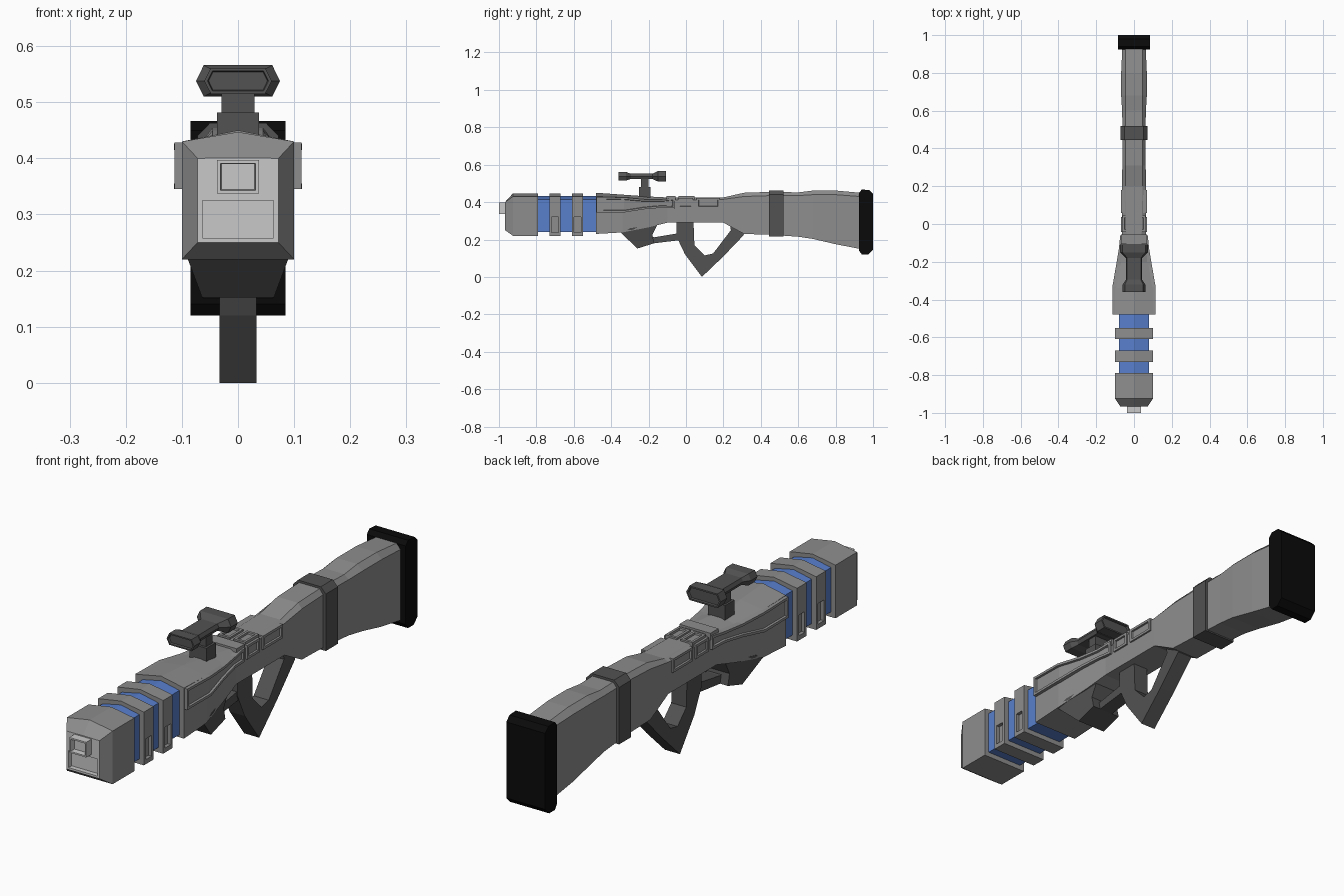
import bpy
import bmesh

cube = bpy.data.objects.get("Cube")
if cube:
    bpy.data.objects.remove(cube, do_unlink=True)


def material(name, rgb):
    m = bpy.data.materials.new(name)
    m.use_nodes = True
    m.diffuse_color = (*rgb, 1)
    m.node_tree.nodes["Principled BSDF"].inputs["Base Color"].default_value = (*rgb, 1)
    return m


GREY = material("mid grey", (0.27, 0.27, 0.27))
DARK = material("dark grey", (0.085, 0.085, 0.085))
LIGHT = material("light grey", (0.58, 0.58, 0.58))
BLACK = material("black", (0.003, 0.003, 0.003))
BLUE = material("blue", (0.095, 0.21, 0.6))


def finish(name, bm, mat):
    bmesh.ops.remove_doubles(bm, verts=bm.verts, dist=0.0001)
    bmesh.ops.recalc_face_normals(bm, faces=bm.faces)
    mesh = bpy.data.meshes.new(name)
    bm.to_mesh(mesh)
    bm.free()
    mesh.materials.append(mat)
    ob = bpy.data.objects.new(name, mesh)
    bpy.context.collection.objects.link(ob)
    return ob


def loft(name, sections, mat, panel=None, frame=0.01, depth=0.008):
    """Bridge (y, outline) sections; panel(face) picks faces to inset."""
    bm = bmesh.new()
    rings = [[bm.verts.new((x, y, z)) for x, z in pts] for y, pts in sections]
    n = len(rings[0])
    for a, b in zip(rings, rings[1:]):
        for i in range(n):
            j = (i + 1) % n
            bm.faces.new((a[i], a[j], b[j], b[i]))
    bm.faces.new(rings[0])
    bm.faces.new(rings[-1])
    if panel:
        bmesh.ops.recalc_face_normals(bm, faces=bm.faces)
        picked = [f for f in bm.faces if panel(f)]
        bmesh.ops.inset_region(bm, faces=picked, thickness=frame, use_even_offset=True)
        bmesh.ops.inset_region(bm, faces=picked, thickness=0.002, depth=-depth)
    return finish(name, bm, mat)


def roof(w, bottom, shoulder, top, flat=0.0):
    return [(-w, bottom), (w, bottom), (w, shoulder), (flat, top), (-flat, top), (-w, shoulder)]


def rect(x0, x1, z0, z1):
    return [(x0, z0), (x1, z0), (x1, z1), (x0, z1)]


def box(name, xs, ys, zs, mat, **kw):
    return loft(name, [(y, rect(*xs, *zs)) for y in ys], mat, **kw)


def prism(name, outline, w, mat):
    """Extrude a side-on (y, z) outline across the width."""
    bm = bmesh.new()
    face = bm.faces.new([bm.verts.new((-w, y, z)) for y, z in outline])
    out = bmesh.ops.extrude_face_region(bm, geom=[face])
    bmesh.ops.translate(bm, vec=(2 * w, 0, 0),
                        verts=[v for v in out["geom"] if isinstance(v, bmesh.types.BMVert)])
    return finish(name, bm, mat)


def mirror(ob):
    ob.modifiers.new("Mirror", "MIRROR").use_mirror_merge = False


def carve(ob, xs, ys, zs):
    cutter = box("cutter", xs, ys, zs, ob.data.materials[0])
    cutter.hide_render = True
    mod = ob.modifiers.new("Cut", "BOOLEAN")
    mod.operation, mod.solver, mod.object = "DIFFERENCE", "EXACT", cutter
    bpy.context.view_layer.objects.active = ob
    bpy.ops.object.modifier_apply(modifier=mod.name)
    bpy.data.objects.remove(cutter, do_unlink=True)


def faces_front(f):
    return f.normal.y < -0.9


def faces_left(f):
    return f.normal.x > 0.8


def faces_up(f):
    return f.normal.z > 0.9


def faces_end(f):
    return abs(f.normal.y) > 0.9


# Muzzle block with a pale, recessed front
full = roof(0.1, 0.22, 0.43, 0.447)
muzzle = loft("muzzle", [(-0.967, roof(0.072, 0.25, 0.4, 0.401)),
                         (-0.925, full), (-0.79, full)], GREY)
carve(muzzle, (-0.063, 0.063), (-1.0, -0.948), (0.258, 0.325))
muzzle.data.materials.append(LIGHT)
for p in muzzle.data.polygons:
    if all(muzzle.data.vertices[i].co.y < -0.94 for i in p.vertices):
        p.material_index = 1
box("muzzle_port", (-0.037, 0.037), (-1, -0.96), (0.337, 0.397), LIGHT,
    panel=faces_front, frame=0.006, depth=0.022)

# Glowing core and the rings round it
core = roof(0.08, 0.24, 0.415, 0.432)
loft("energy_core", [(-0.8, core), (-0.47, core)], BLUE)
for i, y in enumerate((-0.7, -0.58)):
    ring = loft(f"core_ring_{i + 1}", [(y - 0.03, full), (y + 0.03, full)], GREY)
    for s in (-1, 1):
        carve(ring, sorted((s * 0.086, s * 0.12)), (y - 0.018, y + 0.018), (0.238, 0.32))

# Receiver and stock
loft("receiver", [
    (-0.48, roof(0.1, 0.23, 0.43, 0.45)),
    (-0.34, roof(0.1, 0.238, 0.425, 0.44)),
    (-0.2, roof(0.078, 0.265, 0.412, 0.43, 0.02)),
    (-0.1, roof(0.063, 0.29, 0.41, 0.425, 0.04)),
    (0.2, roof(0.063, 0.29, 0.415, 0.425, 0.045)),
    (0.31, roof(0.062, 0.23, 0.43, 0.45, 0.045)),
    (0.46, roof(0.06, 0.225, 0.435, 0.455, 0.045)),
], GREY)
loft("stock", [
    (0.46, roof(0.06, 0.225, 0.435, 0.455, 0.045)),
    (0.6, roof(0.063, 0.215, 0.435, 0.452, 0.045)),
    (0.68, roof(0.068, 0.203, 0.44, 0.462, 0.045)),
    (0.8, roof(0.068, 0.175, 0.44, 0.462, 0.045)),
    (0.93, roof(0.062, 0.15, 0.43, 0.45, 0.045)),
], GREY)
band = roof(0.072, 0.215, 0.44, 0.463, 0.05)
loft("stock_band", [(0.445, band), (0.52, band)], DARK)
prism("butt_pad", [(0.925, 0.14), (0.94, 0.12), (0.975, 0.12), (1, 0.145),
                   (1, 0.445), (0.98, 0.465), (0.94, 0.467), (0.925, 0.45)], 0.085, BLACK)

# Framed side panels, mirrored to both sides
mirror(loft("side_fairing", [
    (y, rect(0.04, x, low, high)) for y, x, low, high in (
        (-0.478, 0.113, 0.345, 0.428), (-0.33, 0.114, 0.345, 0.425),
        (-0.22, 0.095, 0.362, 0.415), (-0.13, 0.08, 0.37, 0.415),
        (-0.06, 0.073, 0.367, 0.422))], GREY, panel=faces_left))
for i, ys in enumerate(((-0.042, 0.037), (0.057, 0.18))):
    mirror(box(f"side_panel_{i + 1}", (0.04, 0.07), ys, (0.367, 0.422), GREY,
               panel=faces_left))

# Raised panels on top
mirror(box("top_panel", (0.008, 0.06), (-0.04, 0.045), (0.41, 0.432), GREY,
           panel=faces_up))
box("top_bridge", (-0.068, 0.068), (-0.105, -0.055), (0.405, 0.433), GREY)

# Sight on its mount
box("sight_base", (-0.037, 0.037), (-0.25, -0.19), (0.42, 0.482), DARK)
box("sight_neck", (-0.029, 0.029), (-0.24, -0.2), (0.48, 0.535), DARK)


def hexagon(w, h):
    z = 0.538
    return [(-w, z), (-w + h / 2, z - h), (w - h / 2, z - h),
            (w, z), (w - h / 2, z + h), (-w + h / 2, z + h)]


loft("sight_bar", [(-0.32, hexagon(0.043, 0.014)), (-0.15, hexagon(0.043, 0.014))], DARK)
loft("sight_front", [(-0.36, hexagon(0.06, 0.023)), (-0.32, hexagon(0.06, 0.023)),
                     (-0.295, hexagon(0.043, 0.014))], DARK, panel=faces_end, frame=0.005)
loft("sight_rear", [(-0.18, hexagon(0.043, 0.014)), (-0.15, hexagon(0.075, 0.028)),
                    (-0.108, hexagon(0.075, 0.028))], DARK,
     panel=lambda f: f.normal.y > 0.9, frame=0.006)

# Tapered chin, link bar and looped grip underneath
chin = prism("chin", [(-0.35, 0.238), (-0.26, 0.152), (-0.17, 0.18),
                      (-0.18, 0.225), (-0.15, 0.285), (-0.3, 0.26)], 0.064, DARK)
for v in chin.data.vertices:
    if v.co.y < -0.29:
        v.co.x *= 1.5
prism("link_bar", [(-0.2, 0.175), (-0.17, 0.18), (-0.03, 0.197),
                   (-0.03, 0.235), (-0.17, 0.212), (-0.2, 0.215)], 0.03, DARK)
prism("grip", [(-0.05, 0.3), (-0.05, 0.215), (-0.005, 0.12), (0.085, 0.0), (0.2, 0.11),
               (0.31, 0.225), (0.3, 0.245), (0.235, 0.28), (0.24, 0.25), (0.145, 0.125),
               (0.1, 0.115), (0.045, 0.17), (0.04, 0.3)], 0.033, DARK)
